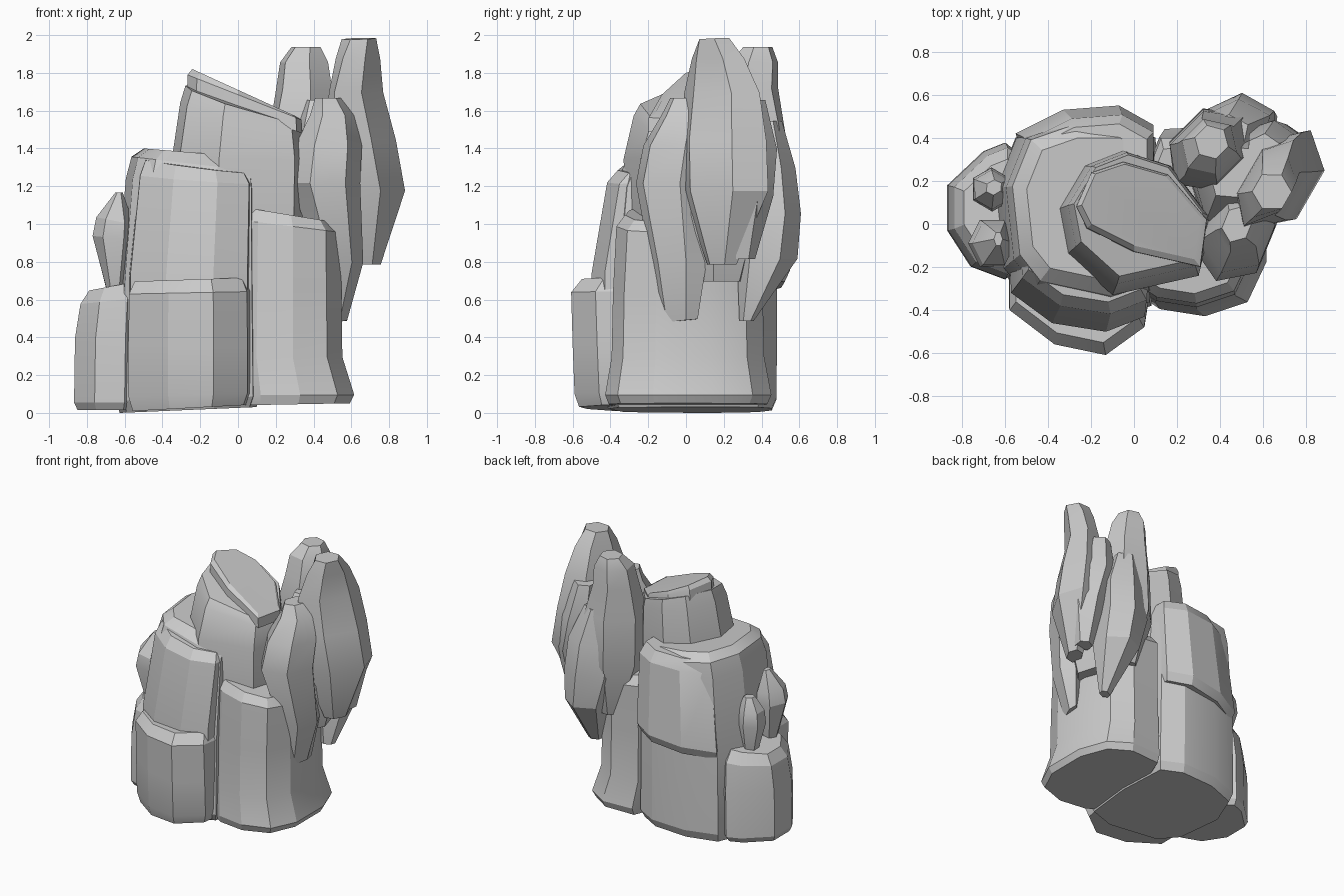
import bpy, bmesh, math


def loft(name, rings):
    """Skin a stack of equal-length rings into a closed solid."""
    bm = bmesh.new()
    rows = [[bm.verts.new(p) for p in r] for r in rings]
    n = len(rows[0])
    for a, b in zip(rows, rows[1:]):
        for i in range(n):
            j = (i + 1) % n
            bm.faces.new((a[i], a[j], b[j], b[i]))
    bm.faces.new(rows[0][::-1])
    bm.faces.new(rows[-1])
    bmesh.ops.recalc_face_normals(bm, faces=bm.faces)
    me = bpy.data.meshes.new(name)
    bm.to_mesh(me)
    bm.free()
    ob = bpy.data.objects.new(name, me)
    bpy.context.collection.objects.link(ob)
    return ob


def rock(name, outline, levels):
    """Levels: z, scale, dx, dy, slope in x, slope in y."""
    cx = sum(p[0] for p in outline) / len(outline)
    cy = sum(p[1] for p in outline) / len(outline)
    rings = []
    for z, s, dx, dy, tx, ty in levels:
        rings.append([(cx + s * (x - cx) + dx, cy + s * (y - cy) + dy,
                       z + tx * (x - cx) + ty * (y - cy)) for x, y in outline])
    return loft(name, rings)


def crystal(name, angle, levels, n=6):
    """Levels: z, centre x, centre y, half length, half width, slope along length."""
    c, s = math.cos(math.radians(angle)), math.sin(math.radians(angle))
    rings = []
    for z, x, y, a, b, t in levels:
        ring = []
        for i in range(n):
            th = 2 * math.pi * i / n
            u, v = a * math.cos(th), b * math.sin(th) / 0.87
            ring.append((x + u * c - v * s, y + u * s + v * c, z + t * u))
        rings.append(ring)
    return loft(name, rings)


# Main body of the cliff
rock("main_rock",
     [(-.61, -.22), (-.50, -.36), (-.12, -.44), (.08, -.38), (.12, .0), (.10, .40),
      (-.05, .48), (-.32, .48), (-.55, .40), (-.65, .15)],
     [(.02, .94, 0, 0, .04, 0), (.08, 1, 0, 0, .03, 0), (.65, .98, 0, .01, 0, 0),
      (1.22, .91, .02, .03, -.06, 0), (1.32, .86, .03, .04, -.10, 0), (1.38, .72, .04, .04, -.06, 0)])

# Front slabs, one above the other
rock("middle_front_slab",
     [(-.58, -.12), (-.57, -.32), (-.38, -.46), (-.13, -.50), (.05, -.43), (.08, -.10)],
     [(.55, 1, 0, 0, 0, 0), (.74, 1, 0, 0, .02, 0), (1.24, .93, .03, .07, -.06, .05),
      (1.31, .84, .03, .11, -.10, .05)])
rock("lower_front_slab",
     [(-.58, -.20), (-.58, -.40), (-.37, -.56), (-.13, -.61), (.05, -.48), (.09, -.22)],
     [(.03, .93, 0, .03, .05, 0), (.10, 1, 0, .02, .03, 0), (.36, 1, 0, .01, 0, 0),
      (.64, .99, 0, 0, .02, 0), (.71, .90, 0, .04, .03, 0)])

# Plate on the back face
rock("back_slab",
     [(.09, .30), (.09, .46), (-.07, .55), (-.33, .53), (-.55, .42), (-.50, .28)],
     [(.68, .94, 0, -.02, .12, 0), (.74, 1, 0, 0, .12, 0), (1.28, .90, .03, -.03, .04, 0),
      (1.36, .80, .03, -.06, .04, 0)])

# Upper block with its sloping cap
rock("upper_rock",
     [(-.35, .07), (-.31, -.14), (-.10, -.33), (.30, -.24), (.36, .02), (.17, .27),
      (-.05, .34), (-.23, .27)],
     [(.95, .98, 0, 0, 0, 0), (1.35, 1, 0, 0, 0, 0), (1.58, .91, .015, .02, -.20, .05),
      (1.65, .84, .02, .03, -.26, .08)])
rock("sloping_cap",
     [(-.27, .08), (-.22, -.02), (.0, -.13), (.31, -.20), (.34, .02), (.16, .23),
      (-.05, .29), (-.20, .24)],
     [(1.60, 1, 0, 0, -.35, 0), (1.685, .99, 0, 0, -.39, 0), (1.71, .90, 0, .01, -.41, 0)])

# Right column with a flared foot
rock("right_column",
     [(.04, -.32), (.10, -.36), (.29, -.39), (.47, -.33), (.55, -.16), (.55, .13),
      (.48, .32), (.34, .41), (.12, .40), (.04, .2)],
     [(.05, 1.05, .03, 0, .02, 0), (.10, 1.10, .04, .0, 0, 0), (.30, 1.01, 0, 0, 0, 0),
      (.65, .99, 0, 0, 0, 0), (.99, .97, .0, .01, -.12, 0), (1.05, .85, -.01, .01, -.14, 0)])

# Small boulder on the left
rock("left_boulder",
     [(-.87, -.03), (-.76, -.20), (-.60, -.26), (-.48, -.1), (-.48, .28), (-.60, .38),
      (-.70, .34), (-.87, .18)],
     [(.02, .90, .0, 0, 0, 0), (.06, .99, 0, 0, 0, 0), (.40, .99, .005, 0, 0, 0),
      (.60, .92, .02, 0, .10, 0), (.68, .74, .03, 0, .14, 0)])

# Little crystals on the boulder
crystal("left_crystal_tall", 0,
        [(.60, -.65, -.08, .03, .04, 0), (.93, -.66, -.09, .11, .11, -.1),
         (1.02, -.65, -.09, .10, .10, -.2), (1.17, -.63, -.07, .02, .03, 0)])
crystal("left_crystal_small", 30,
        [(.58, -.64, .15, .04, .04, 0), (.86, -.66, .16, .10, .09, 0),
         (.96, -.66, .16, .09, .08, 0), (1.06, -.65, .17, .04, .03, 0)])

# Crystal cluster on the right: a hidden core with leaf-like shards around it
crystal("crystal_core", 50,
        [(.70, .48, .16, .16, .12, 0), (1.05, .49, .18, .25, .20, 0),
         (1.45, .49, .20, .24, .18, 0), (1.66, .47, .24, .14, .10, 0)])
crystal("tall_crystal", 60,
        [(.79, .69, .19, .09, .05, 0), (1.18, .69, .21, .26, .15, 0),
         (1.45, .65, .20, .26, .14, 0), (1.70, .625, .19, .23, .10, 0),
         (1.88, .635, .17, .16, .09, 0), (1.985, .64, .15, .09, .08, .05)])
crystal("front_crystal", 68,
        [(.49, .53, -.04, .11, .03, .1), (.80, .55, -.04, .16, .09, 0),
         (1.22, .46, -.07, .21, .16, 0), (1.42, .48, -.04, .20, .15, 0),
         (1.58, .50, .0, .14, .10, 0), (1.67, .48, .0, .09, .06, 0)])
crystal("back_crystal", 25,
        [(.49, .53, .32, .05, .03, 0), (.82, .52, .43, .16, .14, 0),
         (1.06, .47, .44, .20, .14, 0), (1.30, .45, .42, .20, .13, 0),
         (1.55, .42, .41, .12, .08, 0)])
crystal("inner_crystal", 45,
        [(.75, .36, .37, .08, .05, 0), (1.15, .34, .36, .22, .14, 0),
         (1.50, .35, .34, .22, .15, 0), (1.72, .35, .34, .16, .13, 0),
         (1.86, .35, .36, .14, .11, 0), (1.94, .36, .38, .08, .07, 0)])
crystal("rear_spike", -35,
        [(.82, .70, .30, .06, .06, 0), (1.15, .71, .34, .14, .10, 0),
         (1.40, .65, .36, .14, .10, 0), (1.66, .60, .34, .08, .07, 0)])

bpy.ops.object.select_all(action='SELECT')
bpy.context.view_layer.objects.active = bpy.data.objects["main_rock"]
bpy.ops.object.shade_smooth_by_angle(angle=math.radians(22))

# Seat the model on the ground
low = min(v.co.z for o in bpy.data.objects for v in o.data.vertices)
for o in bpy.data.objects:
    o.location.z = -low
